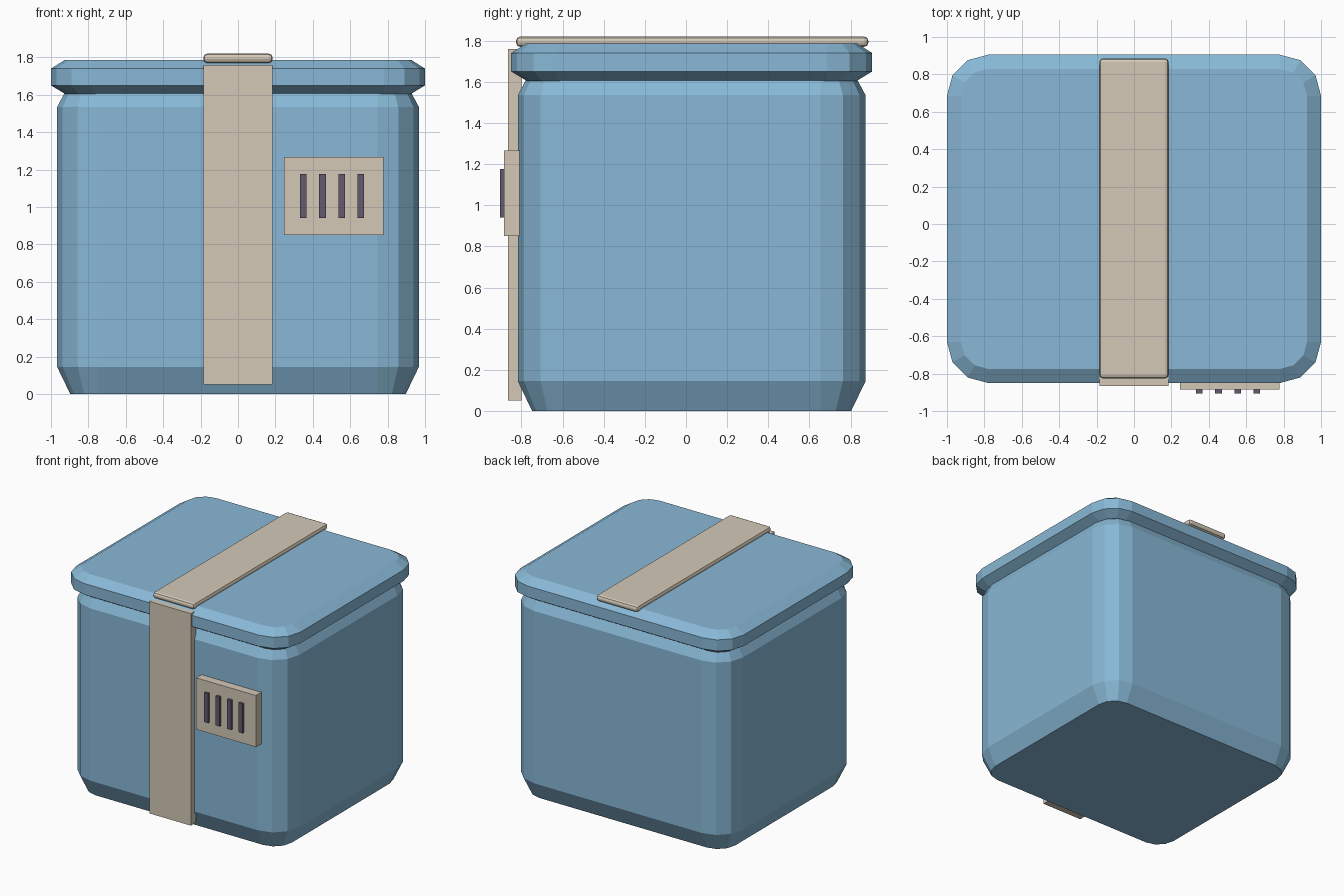
import bpy, bmesh, math

if "Cube" in bpy.data.objects:
    bpy.data.objects.remove(bpy.data.objects["Cube"])

CY = 0.0275  # depth centre of the crate


def material(name, srgb):
    m = bpy.data.materials.new(name)
    lin = [((c / 255 + 0.055) / 1.055) ** 2.4 for c in srgb]
    m.diffuse_color = (*lin, 1)
    m.use_nodes = True
    m.node_tree.nodes["Principled BSDF"].inputs["Base Color"].default_value = m.diffuse_color
    return m


BLUE = material("light blue", (136, 184, 214))
BEIGE = material("beige", (212, 201, 183))
PURPLE = material("dark purple", (101, 90, 110))


def add_object(name, bm, mat):
    bmesh.ops.recalc_face_normals(bm, faces=bm.faces)
    me = bpy.data.meshes.new(name)
    bm.to_mesh(me)
    bm.free()
    me.materials.append(mat)
    ob = bpy.data.objects.new(name, me)
    bpy.context.collection.objects.link(ob)
    return ob


def box(name, lo, hi, mat):
    bm = bmesh.new()
    bmesh.ops.create_cube(bm, size=1)
    for v in bm.verts:
        v.co = [(a + b) / 2 + c * (b - a) for a, b, c in zip(lo, hi, v.co)]
    return add_object(name, bm, mat)


def rounded_block(name, hx, hy, radius, profile, mat):
    """Stack rounded rectangles; profile holds (inset, height) pairs."""
    bm = bmesh.new()
    rings = []
    for inset, z in profile:
        ring = []
        for q, (sx, sy) in enumerate(((1, 1), (-1, 1), (-1, -1), (1, -1))):
            for k in range(4):
                a = math.radians(90 * q + 30 * k)
                r = radius - inset
                ring.append(bm.verts.new((sx * (hx - radius) + r * math.cos(a),
                                          CY + sy * (hy - radius) + r * math.sin(a), z)))
        rings.append(ring)
    for a, b in zip(rings, rings[1:]):
        for i in range(len(a)):
            j = (i + 1) % len(a)
            bm.faces.new((a[i], a[j], b[j], b[i]))
    bm.faces.new(rings[0])
    bm.faces.new(rings[-1])
    return add_object(name, bm, mat)


# Main container and lid
rounded_block("body", 0.967, 0.845, 0.22,
              [(0.07, 0), (0, 0.145), (0, 1.535), (0.04, 1.61)], BLUE)
rounded_block("lid", 1.0, 0.8775, 0.22,
              [(0.075, 1.605), (0, 1.65), (0, 1.74), (0.075, 1.787)], BLUE)

# Straps
box("front_strap", (-0.185, -0.866, 0.05), (0.185, -0.80, 1.76), BEIGE)
top = box("top_strap", (-0.185, -0.826, 1.77), (0.185, 0.886, 1.82), BEIGE)
bev = top.modifiers.new("soft_edges", "BEVEL")
bev.width, bev.segments = 0.02, 2

# Vent plate with four raised bars
box("vent_plate", (0.246, -0.885, 0.85), (0.779, -0.81, 1.266), BEIGE)
for i in range(4):
    x = 0.349 + 0.1025 * i
    box(f"vent_bar_{i + 1}", (x - 0.018, -0.905, 0.94), (x + 0.018, -0.87, 1.177), PURPLE)
